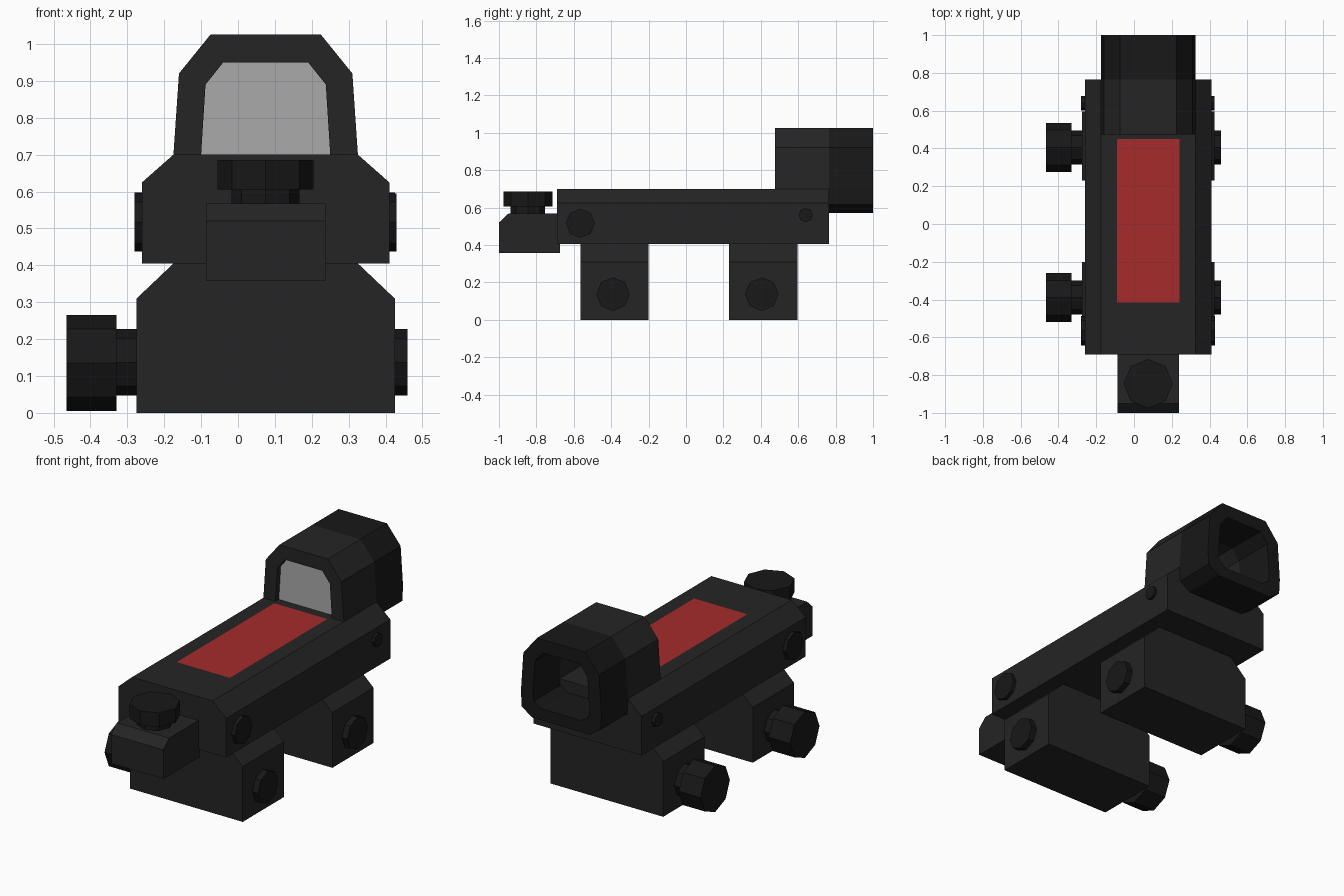
import bpy, bmesh, math

if "Cube" in bpy.data.objects:
    bpy.data.objects.remove(bpy.data.objects["Cube"])

CX = 0.075  # the sight's own centre line


def material(name, rgb):
    m = bpy.data.materials.new(name)
    m.diffuse_color = (*rgb, 1)
    m.use_nodes = True
    m.node_tree.nodes["Principled BSDF"].inputs["Base Color"].default_value = m.diffuse_color
    return m


BODY = material("charcoal", (0.018, 0.018, 0.018))
DARK = material("black", (0.009, 0.009, 0.009))
RED = material("red", (0.38, 0.024, 0.024))
GLASS = material("grey_glass", (0.40, 0.40, 0.40))


def finish(name, bm, mat):
    bmesh.ops.recalc_face_normals(bm, faces=bm.faces)
    mesh = bpy.data.meshes.new(name)
    bm.to_mesh(mesh)
    bm.free()
    mesh.materials.append(mat)
    ob = bpy.data.objects.new(name, mesh)
    bpy.context.collection.objects.link(ob)
    return ob


def place(p, d, axis):
    return (p[0], d, p[1]) if axis == "Y" else (d, p[0], p[1])


def prism(name, pts, d0, d1, mat, axis="Y"):
    """Extrude a closed profile between two positions on an axis."""
    bm = bmesh.new()
    a, b = [[bm.verts.new(place(p, d, axis)) for p in pts] for d in (d0, d1)]
    bm.faces.new(a)
    bm.faces.new(b)
    for i in range(len(pts)):
        j = (i + 1) % len(pts)
        bm.faces.new((a[i], a[j], b[j], b[i]))
    return finish(name, bm, mat)


def tube(name, outer, inner, y0, y1, mat):
    """Hollow closed ring between matching outer and inner profiles."""
    bm = bmesh.new()
    loops = [[bm.verts.new((p[0], y, p[1])) for p in pts]
             for pts, y in ((outer, y0), (outer, y1), (inner, y1), (inner, y0))]
    for k in range(4):
        a, b = loops[k], loops[(k + 1) % 4]
        for i in range(len(outer)):
            j = (i + 1) % len(outer)
            bm.faces.new((a[i], a[j], b[j], b[i]))
    return finish(name, bm, mat)


def mirrored(half):
    """Half profile (offset from the centre line, z) -> whole profile."""
    return [(CX + x, z) for x, z in half] + [(CX - x, z) for x, z in reversed(half)]


def octagon(name, centre, r, d0, d1, mat, axis="X"):
    """Eight-sided cylinder along x or z."""
    ring = [(centre[0] + r * math.cos(i * math.pi / 4),
             centre[1] + r * math.sin(i * math.pi / 4)) for i in range(8)]
    ob = prism(name, ring, d0, d1, mat, "X")
    if axis == "Z":
        for v in ob.data.vertices:
            d, x, y = v.co
            v.co = (x, y, d)
        ob.data.update()
    return ob


# Main body with chamfered top edges
prism("main_body", mirrored([(0.335, 0.405), (0.335, 0.625), (0.25, 0.70)]),
      -0.69, 0.765, BODY)

# Red panel on the deck
bm = bmesh.new()
bm.faces.new([bm.verts.new((x, y, 0.702)) for x, y in
              ((-0.09, -0.415), (0.24, -0.415), (0.24, 0.45), (-0.09, 0.45))])
finish("red_top_panel", bm, RED)

# Rail mounts, each with a cross bolt and a clamping knob
mount = mirrored([(0.35, 0.0), (0.35, 0.31), (0.25, 0.405)])
for tag, y0, y1, yc in (("front", -0.565, -0.20, -0.39), ("rear", 0.23, 0.595, 0.405)):
    prism(tag + "_mount", mount, y0, y1, BODY)
    octagon(tag + "_cross_bolt", (yc, 0.137), 0.09, -0.34, 0.46, DARK)
    octagon(tag + "_clamp_knob", (yc, 0.135), 0.13, -0.465, -0.33, DARK)

# Bolts through the body
octagon("front_body_bolt", (-0.565, 0.516), 0.078, -0.28, 0.43, DARK)
octagon("rear_body_bolt", (0.64, 0.56), 0.038, -0.28, 0.425, DARK)

# Front adjuster block and dial
prism("adjuster_block", [(-1.0, 0.357), (-0.675, 0.357), (-0.675, 0.567),
                         (-0.95, 0.567), (-1.0, 0.52)], -0.087, 0.237, BODY, "X")
octagon("dial_neck", (CX, -0.845), 0.092, 0.56, 0.61, DARK, "Z")
octagon("dial", (CX, -0.845), 0.13, 0.605, 0.685, DARK, "Z")

# Hood over the body: an arch, open below onto the deck
outer_half = [(0.25, 0.70), (0.235, 0.92), (0.15, 1.025)]
inner_half = [(0.175, 0.70), (0.163, 0.89), (0.115, 0.95)]
outer, inner = mirrored(outer_half), mirrored(inner_half)
prism("hood", outer + inner[::-1], 0.475, 0.765, BODY)

# Rear hood: a full ring that drops behind the body
tube("rear_hood", mirrored([(0.18, 0.57), (0.245, 0.615)] + outer_half),
     mirrored([(0.125, 0.635), (0.17, 0.665)] + inner_half), 0.765, 1.0, DARK)

# Lens just inside the hood
prism("lens", inner, 0.505, 0.515, GLASS)
